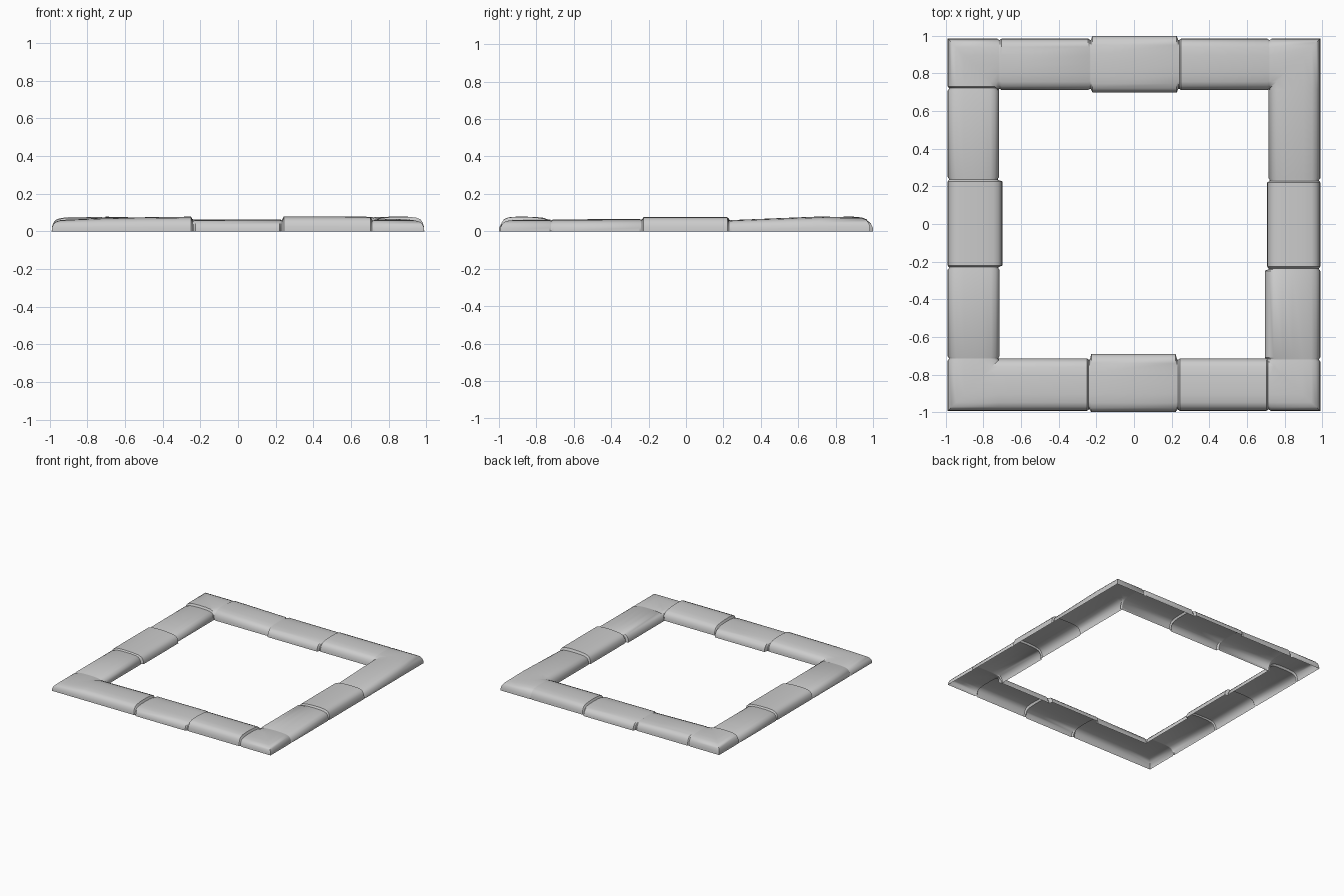
import bpy, bmesh, math

if "Cube" in bpy.data.objects:
    bpy.data.objects.remove(bpy.data.objects["Cube"])

# Cross-section from outer foot to inner foot: (fraction of width, fraction of height)
PROFILE = [(0, 0), (0.004, .3), (0.03, .58), (0.075, .8), (0.16, .92), (0.32, .985),
           (0.5, 1), (0.68, .985), (0.84, .92), (0.925, .8), (0.97, .58), (0.996, .3), (1, 0)]
SEAMS = [-.72, -.238, .232, .715]
GAP = 0.007

# Each side runs anticlockwise; placing (s along, d outward) in the plane
PLACE = [lambda s, d: (s, -d), lambda s, d: (d, s),
         lambda s, d: (-s, d), lambda s, d: (-d, -s)]

# Blocks per side: (outer, inner, start height, end height, tilt outward)
CORNER = [.062, .076, .076, .062]      # front right, back right, back left, front left
OUT = [.993, .99, .985, .99]
SIDES = [
    [(.993, .715, .072, .078, 0), (1.0, .69, .062, .063, 0), (.993, .715, .078, .077, .06)],
    [(.99, .695, .064, .065, -.04), (.99, .708, .077, .077, .05), (.99, .715, .060, .079, 0)],
    [(.985, .712, .076, .076, 0), (1.0, .698, .062, .064, 0), (.985, .712, .066, .078, .04)],
    [(.99, .718, .062, .060, 0), (.99, .70, .070, .070, .05), (.99, .715, .062, .064, 0)],
]
# Joints where corner and neighbour run together without a groove
MERGED = {(0, 0), (1, 3)}


def section(p_out, p_in, h, tilt=0):
    """Points of one cross-section between two plan positions."""
    return [(p_out[0] + (p_in[0] - p_out[0]) * t, p_out[1] + (p_in[1] - p_out[1]) * t,
             h * z * (1 + tilt * (1 - 2 * t))) for t, z in PROFILE]


stations = []
for k in range(4):
    place, blocks = PLACE[k], SIDES[k]
    prev, nxt = (k - 1) % 4, (k + 1) % 4
    h_start, h_end = CORNER[prev], CORNER[k]
    # Mitred corner at the start of this side
    o, i = OUT[k], blocks[0][1]
    po, pi = OUT[prev], SIDES[prev][2][1]
    stations.append(section(place(-po, o), place(-pi + .003, i), h_start))
    row = [(o, i, h_start, h_start, 0)] + blocks + \
          [(OUT[k], blocks[2][1], h_end, h_end, 0)]
    # End of one block, narrow groove, start of the next
    for j, s in enumerate(SEAMS):
        a, b = row[j], row[j + 1]

        def cut(pos, d_out, d_in, h, tilt):
            stations.append(section(place(pos, d_out), place(pos, d_in), h, tilt))
        if (k, j) in MERGED:
            m = b if j == 0 else a
            cut(s, m[0], m[1], m[2] if j == 0 else m[3], m[4])
            continue
        low = min(a[3], b[2])
        cut(s - GAP * 1.6, a[0], a[1], a[3], a[4])
        cut(s - GAP * .4, min(a[0], b[0]) - .006, max(a[1], b[1]) + .006, low - .002, 0)
        cut(s + GAP * .4, min(a[0], b[0]) - .006, max(a[1], b[1]) + .006, low - .002, 0)
        cut(s + GAP * 1.6, b[0], b[1], b[2], b[4])

# Loft the sections into one closed ring, open underneath
bm = bmesh.new()
rings = [[bm.verts.new(p) for p in st] for st in stations]
for a, b in zip(rings, rings[1:] + rings[:1]):
    for n in range(len(PROFILE) - 1):
        bm.faces.new((a[n], b[n], b[n + 1], a[n + 1]))
bm.normal_update()
if sum(f.normal.z for f in bm.faces) < 0:
    bmesh.ops.reverse_faces(bm, faces=bm.faces)
mesh = bpy.data.meshes.new("stone_border")
bm.to_mesh(mesh)
bm.free()
border = bpy.data.objects.new("stone_border", mesh)
bpy.context.collection.objects.link(border)
bpy.context.view_layer.objects.active = border
border.select_set(True)
bpy.ops.object.shade_smooth_by_angle(angle=math.radians(35))
